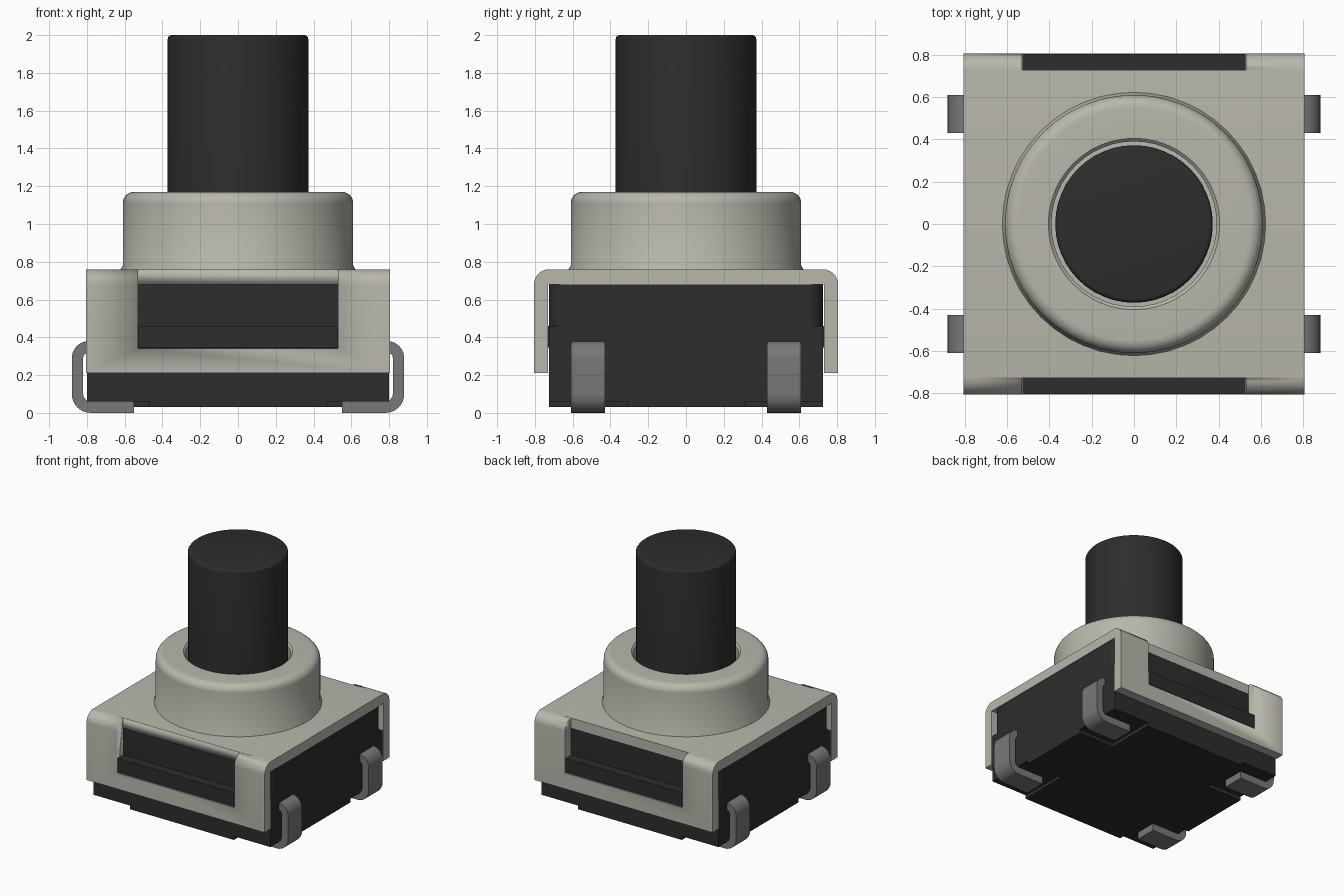
import bpy, bmesh
from math import cos, sin, pi, radians
from mathutils import Vector

cube = bpy.data.objects.get("Cube")
if cube:
    bpy.data.objects.remove(cube, do_unlink=True)


def material(name, rgb):
    m = bpy.data.materials.new(name)
    m.use_nodes = True
    m.diffuse_color = (*rgb, 1)
    bsdf = next(n for n in m.node_tree.nodes if n.type == 'BSDF_PRINCIPLED')
    bsdf.inputs["Base Color"].default_value = (*rgb, 1)
    return m


SHELL = material("warm grey metal", (0.48, 0.47, 0.41))
PLASTIC = material("black plastic", (0.026, 0.026, 0.026))
LEAD = material("lead grey", (0.19, 0.19, 0.19))


def finish(name, bm, mat):
    bmesh.ops.recalc_face_normals(bm, faces=bm.faces)
    mesh = bpy.data.meshes.new(name)
    bm.to_mesh(mesh)
    bm.free()
    mesh.materials.append(mat)
    ob = bpy.data.objects.new(name, mesh)
    bpy.context.collection.objects.link(ob)
    bpy.ops.object.select_all(action='DESELECT')
    ob.select_set(True)
    bpy.context.view_layer.objects.active = ob
    bpy.ops.object.shade_smooth_by_angle(angle=radians(35))
    return ob


def arc(cx, cy, r, start, end, n=8):
    angles = [radians(start + (end - start) * i / n) for i in range(n + 1)]
    return [(cx + r * cos(a), cy + r * sin(a)) for a in angles]


def prism(name, outline, axis, lo, hi, mat):
    """Extrude a 2D outline along an axis; the outline uses the other two axes in order."""
    def place(p, d):
        co = list(p)
        co.insert("xyz".index(axis), d)
        return co
    bm = bmesh.new()
    face = bm.faces.new([bm.verts.new(place(p, lo)) for p in outline])
    ext = bmesh.ops.extrude_face_region(bm, geom=[face])
    verts = [g for g in ext["geom"] if isinstance(g, bmesh.types.BMVert)]
    bmesh.ops.translate(bm, verts=verts, vec=Vector(place((0, 0), hi - lo)))
    return finish(name, bm, mat)


def rect(x, y):
    return [(-x, -y), (x, -y), (x, y), (-x, y)]


def lathe(name, profile, mat, closed=False, steps=48):
    bm = bmesh.new()
    verts = [bm.verts.new((r, 0, z)) for r, z in profile]
    pairs = list(zip(verts, verts[1:]))
    if closed:
        pairs.append((verts[-1], verts[0]))
    edges = [bm.edges.new(p) for p in pairs]
    bmesh.ops.spin(bm, geom=verts + edges, cent=(0, 0, 0), axis=(0, 0, 1),
                   angle=2 * pi, steps=steps)
    bmesh.ops.remove_doubles(bm, verts=bm.verts, dist=1e-4)
    return finish(name, bm, mat)


def mirror(ob, x, y):
    mod = ob.modifiers.new("mirror", 'MIRROR')
    mod.use_axis = (x, y, False)


# Plastic base: square lower block, round-cornered upper block, cross-shaped underside
prism("base_lower", rect(0.8, 0.725), "z", 0.06, 0.46, PLASTIC)
r = 0.08
corners = [(1, 1, 0), (-1, 1, 90), (-1, -1, 180), (1, -1, 270)]
rounded = [p for sx, sy, a in corners
           for p in arc(sx * (0.8 - r), sy * (0.725 - r), r, a, a + 90)]
prism("base_upper", rounded, "z", 0.46, 0.68, PLASTIC)
cross = []
for sx, sy, _ in corners:
    step = [(sx * 0.8, sy * 0.31), (sx * 0.47, sy * 0.31), (sx * 0.47, sy * 0.725)]
    cross += step if sx * sy > 0 else step[::-1]
prism("base_underside", cross, "z", 0.03, 0.06, PLASTIC)

# Latch tabs filling the lower part of the cover windows
tab = prism("latch_tab", [(0.7, 0.345), (0.803, 0.345), (0.803, 0.46), (0.7, 0.46)],
            "x", -0.527, 0.527, PLASTIC)
mirror(tab, False, True)

# Folded metal cover, with a window cut through each bent wall
outer = arc(0.725, 0.68, 0.08, 0, 90) + arc(-0.725, 0.68, 0.08, 90, 180)
channel = [(0.73, 0.21), (0.805, 0.21)] + outer + [
    (-0.805, 0.21), (-0.73, 0.21), (-0.73, 0.68), (0.73, 0.68)]
cover = prism("cover", channel, "x", -0.805, 0.805, SHELL)
for side in (-1, 1):
    box = [(side * y, z) for y, z in ((0.727, 0.34), (0.9, 0.34), (0.9, 0.9), (0.727, 0.9))]
    cutter = prism("window_cutter", box, "x", -0.53, 0.53, SHELL)
    cutter.hide_render = True
    cut = cover.modifiers.new("window", 'BOOLEAN')
    cut.operation, cut.solver, cut.object = 'DIFFERENCE', 'EXACT', cutter
    bpy.context.view_layer.objects.active = cover
    bpy.ops.object.modifier_apply(modifier=cut.name)
    bpy.data.objects.remove(cutter, do_unlink=True)

# Collar with a flared foot and a rounded rim
collar = [(0.39, 0.74), (0.39, 1.155), (0.405, 1.17)]
collar += arc(0.55, 1.11, 0.06, 90, 0) + [(0.61, 0.78), (0.622, 0.76), (0.622, 0.74)]
lathe("collar", collar, SHELL, closed=True)

# Plunger
plunger = [(0, 0.7), (0.372, 0.7)] + arc(0.352, 1.98, 0.02, 0, 90, 4) + [(0, 2.0)]
lathe("plunger", plunger, PLASTIC)

# Four bent leads
lead = [(0.55, 0)] + arc(0.78, 0.1, 0.1, -90, 0) + arc(0.79, 0.29, 0.09, 0, 90)
lead += [(0.74, 0.38), (0.74, 0.32)]
lead += arc(0.79, 0.29, 0.03, 90, 0, 4) + arc(0.78, 0.1, 0.04, 0, -90, 4) + [(0.55, 0.06)]
leads = prism("leads", lead, "y", 0.43, 0.61, LEAD)
mirror(leads, True, True)
